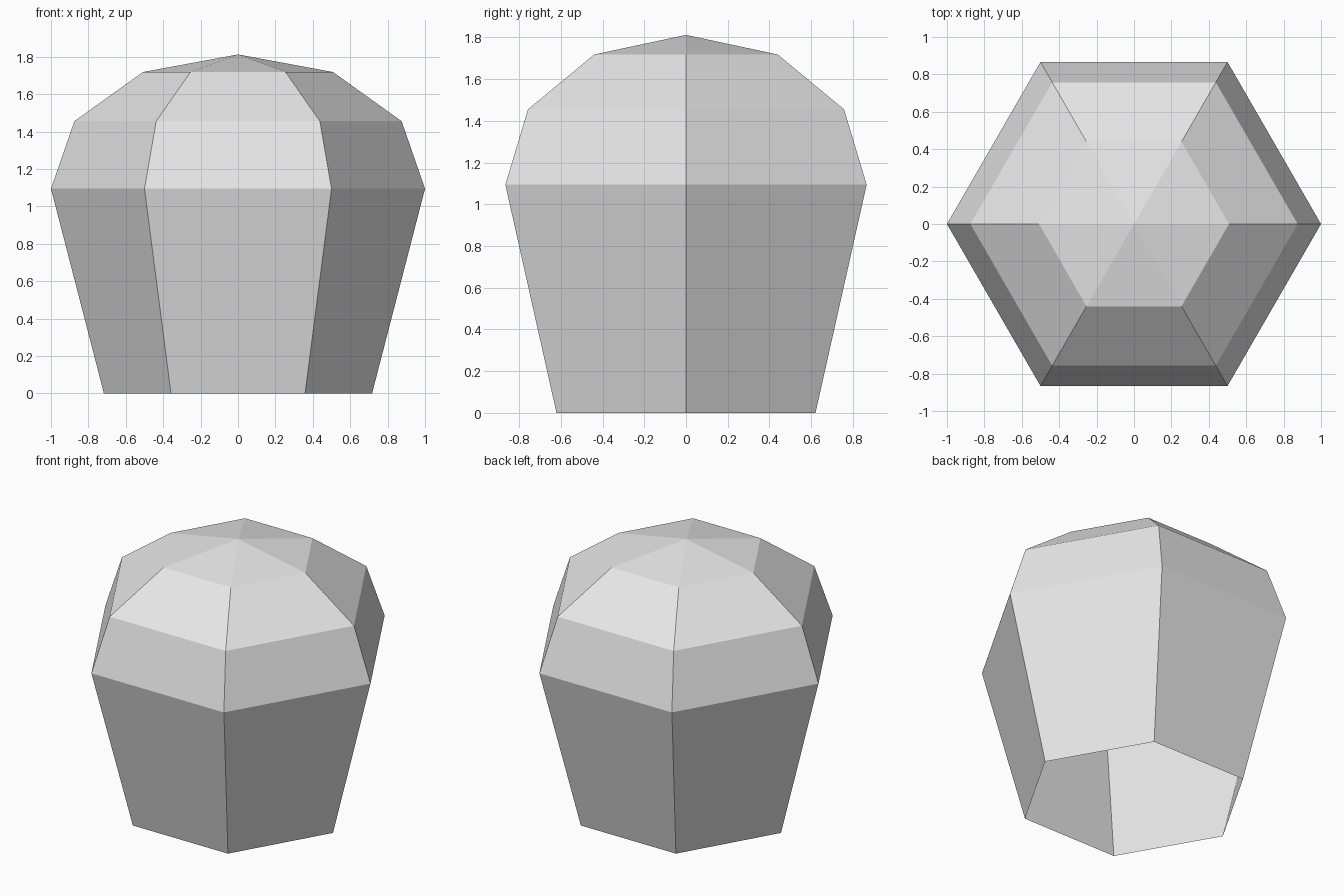
import bpy
import bmesh
from math import cos, sin, tau

SIDES = 6

if "Cube" in bpy.data.objects:
    bpy.data.objects.remove(bpy.data.objects["Cube"], do_unlink=True)

# Single plain colour
grey = bpy.data.materials.new("light grey")
grey.use_nodes = True
grey.diffuse_color = (0.8, 0.8, 0.8, 1)
grey.node_tree.nodes["Principled BSDF"].inputs["Base Color"].default_value = (0.8, 0.8, 0.8, 1)


def ring(bm, radius, z):
    return [bm.verts.new((radius * cos(tau * i / SIDES), radius * sin(tau * i / SIDES), z))
            for i in range(SIDES)]


# Hexagonal shell, open underneath: (radius, height) from rim to shoulder
profile = [(0.717, 0), (1, 1.094), (0.875, 1.455), (0.508, 1.718)]
bm = bmesh.new()
rings = [ring(bm, r, z) for r, z in profile]
for low, high in zip(rings, rings[1:]):
    for i in range(SIDES):
        j = (i + 1) % SIDES
        bm.faces.new((low[i], low[j], high[j], high[i]))

# Shallow pointed cap
apex = bm.verts.new((0, 0, 1.812))
for i in range(SIDES):
    bm.faces.new((rings[-1][i], rings[-1][(i + 1) % SIDES], apex))

mesh = bpy.data.meshes.new("domed_shell")
bm.to_mesh(mesh)
bm.free()
mesh.materials.append(grey)
shell = bpy.data.objects.new("domed_shell", mesh)
bpy.context.collection.objects.link(shell)
